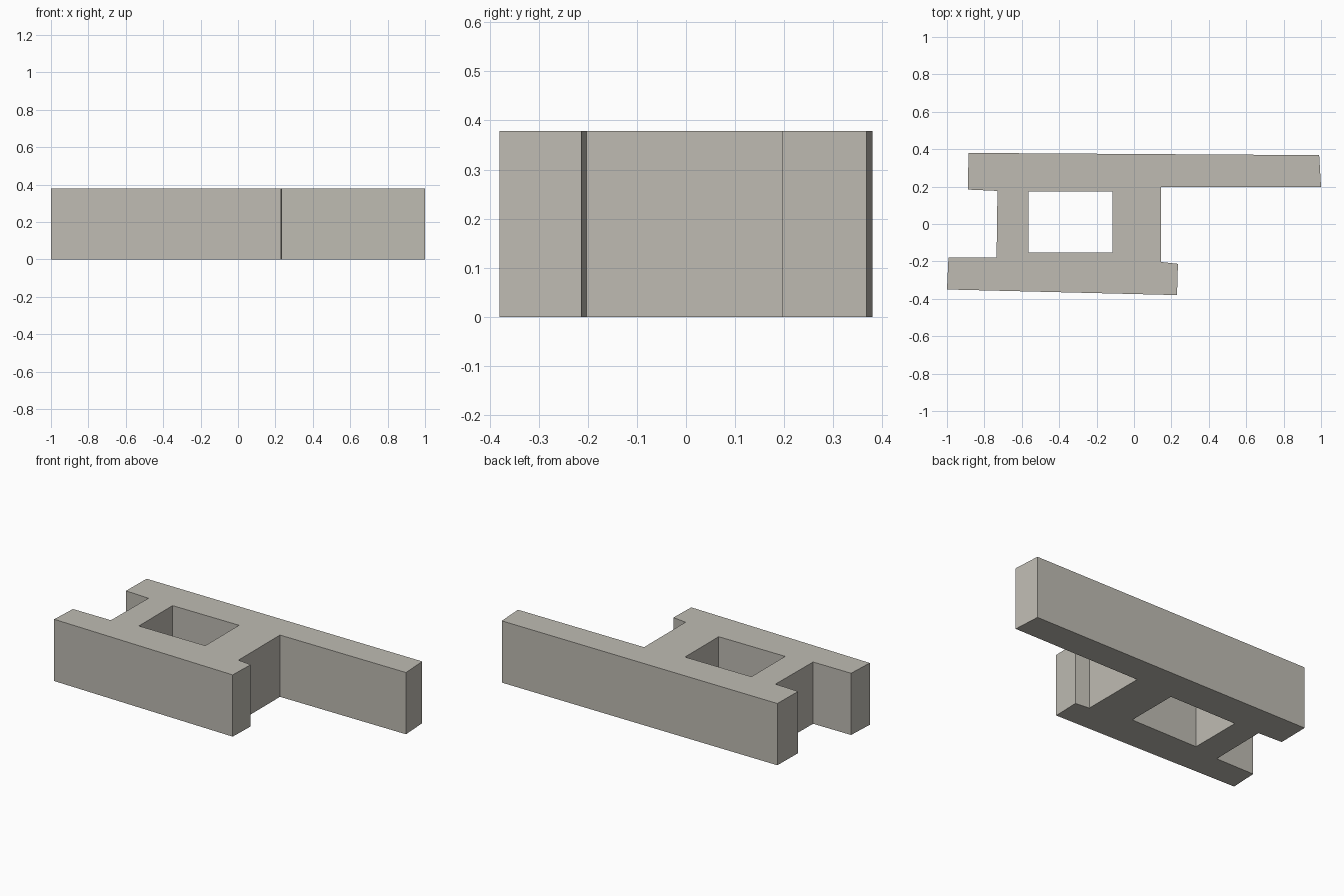
import bpy

if "Cube" in bpy.data.objects:
    bpy.data.objects.remove(bpy.data.objects["Cube"])

HEIGHT = 0.378

# Plan of the block: two long walls joined by two cross walls
outline = [(-0.885, 0.38), (0.99, 0.368), (1.0, 0.197), (0.145, 0.199),
           (0.145, -0.203), (0.235, -0.213), (0.23, -0.38), (-1.0, -0.35),
           (-0.992, -0.18), (-0.735, -0.18), (-0.73, 0.177), (-0.888, 0.184)]
# Open courtyard between the walls
courtyard = [(-0.565, 0.174), (-0.115, 0.174), (-0.115, -0.152), (-0.565, -0.152)]


def add_loop(curve, points):
    spline = curve.splines.new('POLY')
    spline.points.add(len(points) - 1)
    for p, (x, y) in zip(spline.points, points):
        p.co = (x, y, 0, 1)
    spline.use_cyclic_u = True


# Extruded plan, standing on the ground
plan = bpy.data.curves.new("building_block", 'CURVE')
plan.dimensions = '2D'
plan.fill_mode = 'BOTH'
plan.extrude = HEIGHT / 2
add_loop(plan, outline)
add_loop(plan, courtyard)

block = bpy.data.objects.new("building_block", plan)
bpy.context.collection.objects.link(block)
block.location.z = HEIGHT / 2
bpy.context.view_layer.objects.active = block
block.select_set(True)
bpy.ops.object.convert(target='MESH')
block = bpy.context.object

# Weld caps to walls, face normals outward
bpy.ops.object.mode_set(mode='EDIT')
bpy.ops.mesh.select_all(action='SELECT')
bpy.ops.mesh.remove_doubles(threshold=0.0005)
bpy.ops.mesh.normals_make_consistent(inside=False)
bpy.ops.object.mode_set(mode='OBJECT')
bpy.ops.object.shade_flat()

# Single warm grey
grey = bpy.data.materials.new("warm_grey")
grey.diffuse_color = (0.52, 0.50, 0.45, 1)
grey.use_nodes = True
grey.node_tree.nodes["Principled BSDF"].inputs["Base Color"].default_value = grey.diffuse_color
block.data.materials.clear()
block.data.materials.append(grey)
